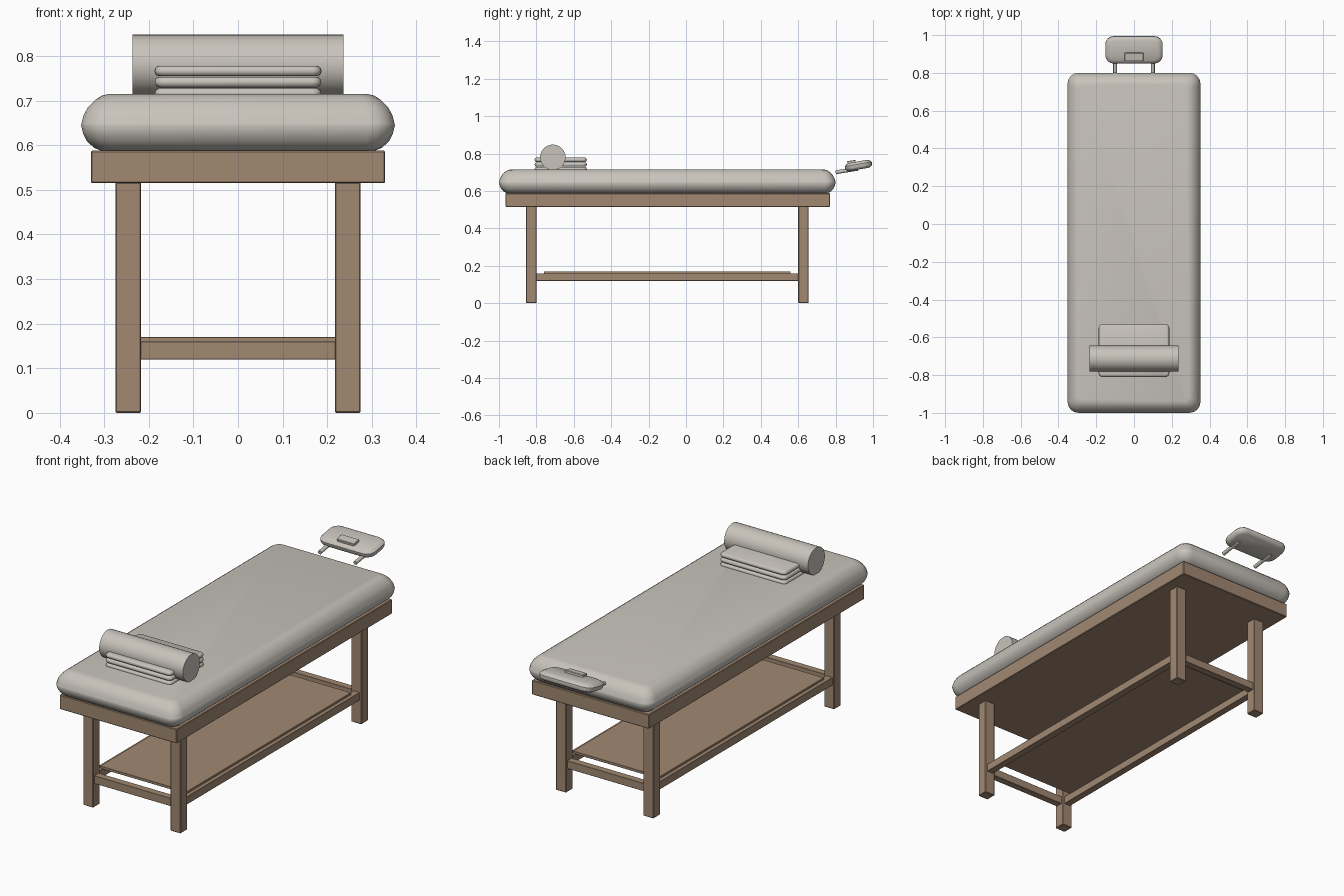
import bpy, bmesh, math
from mathutils import Vector

if "Cube" in bpy.data.objects:
    bpy.data.objects.remove(bpy.data.objects["Cube"], do_unlink=True)


def material(name, rgb):
    m = bpy.data.materials.new(name)
    m.use_nodes = True
    m.diffuse_color = (*rgb, 1)
    m.node_tree.nodes["Principled BSDF"].inputs["Base Color"].default_value = (*rgb, 1)
    return m


WOOD = material("warm wood", (0.36, 0.25, 0.17))
FABRIC = material("pale grey fabric", (0.58, 0.55, 0.50))


def finish(bm, name, mat, angle=None):
    bmesh.ops.recalc_face_normals(bm, faces=bm.faces)
    mesh = bpy.data.meshes.new(name)
    bm.to_mesh(mesh)
    bm.free()
    mesh.materials.append(mat)
    ob = bpy.data.objects.new(name, mesh)
    bpy.context.collection.objects.link(ob)
    if angle:
        bpy.ops.object.select_all(action='DESELECT')
        ob.select_set(True)
        bpy.context.view_layer.objects.active = ob
        bpy.ops.object.shade_smooth_by_angle(angle=math.radians(angle))
    return ob


def board(name, x, y, z, mat=WOOD, bevel=0.003):
    """Box between the given (low, high) ranges, with softened edges."""
    bm = bmesh.new()
    bmesh.ops.create_cube(bm, size=1)
    for v in bm.verts:
        v.co = Vector([(r[0] + r[1]) / 2 + c * (r[1] - r[0]) for r, c in zip((x, y, z), v.co)])
    bmesh.ops.bevel(bm, geom=bm.edges[:], offset=bevel, segments=1, affect='EDGES')
    return finish(bm, name, mat)


def cushion(name, hx, hy, corner, profile, location, tilt=0, angle=40):
    """Loft of rounded rectangles; profile is (height, inset) pairs."""
    bm = bmesh.new()
    rings = []
    steps = 4
    for z, inset in profile:
        r = max(corner - inset * 0.5, 0.005)
        ring = []
        for q, (sx, sy) in enumerate(((1, 1), (-1, 1), (-1, -1), (1, -1))):
            for i in range(steps + 1):
                a = math.pi / 2 * (q + i / steps)
                ring.append(bm.verts.new((sx * (hx - inset - r) + r * math.cos(a),
                                          sy * (hy - inset - r) + r * math.sin(a), z)))
        rings.append(ring)
    n = len(rings[0])
    for low, high in zip(rings, rings[1:]):
        for i in range(n):
            j = (i + 1) % n
            bm.faces.new((low[i], low[j], high[j], high[i]))
    bm.faces.new(rings[0])
    bm.faces.new(rings[-1])
    ob = finish(bm, name, FABRIC, angle)
    ob.location = location
    ob.rotation_euler.x = tilt
    return ob


def rod(name, start, end, radius, sides):
    start, end = Vector(start), Vector(end)
    bm = bmesh.new()
    bmesh.ops.create_cone(bm, cap_ends=True, segments=sides, radius1=radius,
                          radius2=radius, depth=(end - start).length)
    ob = finish(bm, name, FABRIC, 40)
    ob.location = (start + end) / 2
    ob.rotation_euler = (end - start).to_track_quat('Z', 'Y').to_euler()
    return ob


# Wooden base: top frame, legs, rails and shelf
board("top_frame", (-0.33, 0.33), (-0.965, 0.77), (0.515, 0.588))
legs_y = {"front": (-0.855, -0.80), "back": (0.60, 0.655)}
for end, y in legs_y.items():
    for side, s in (("left", 1), ("right", -1)):
        board(f"{end}_{side}_leg", sorted((s * 0.217, s * 0.275)), y, (0, 0.517))
    mid = sum(y) / 2
    board(f"{end}_cross_rail", (-0.22, 0.22), (mid - 0.018, mid + 0.018), (0.12, 0.16), bevel=0.001)
for side, s in (("left", 1), ("right", -1)):
    board(f"{side}_long_rail", sorted((s * 0.228, s * 0.264)), (-0.802, 0.602), (0.12, 0.16), bevel=0.001)
board("shelf", (-0.245, 0.245), (-0.76, 0.56), (0.157, 0.17), bevel=0.001)

# Mattress with a seam around its middle
cushion("mattress", 0.352, 0.90, 0.058,
        [(0.588, 0.045), (0.594, 0.03), (0.608, 0.014), (0.625, 0.005), (0.645, 0.0),
         (0.648, 0.001), (0.668, 0.006), (0.686, 0.016), (0.702, 0.032), (0.711, 0.046),
         (0.715, 0.062)], (0, -0.10, 0))

# Folded towels
for i in range(3):
    cushion(f"towel_layer_{i + 1}", 0.187, 0.14, 0.02,
            [(-0.0115, 0.009), (-0.008, 0.003), (0, 0), (0.008, 0.003), (0.0115, 0.009)],
            (0, -0.67, 0.7165 + 0.025 * i), angle=50)

# Bolster
rod("bolster", (-0.236, -0.712, 0.78), (0.236, -0.712, 0.78), 0.068, 48)

# Head rest, tilted on two support rods
tilt = math.radians(10)
cushion("head_rest", 0.152, 0.073, 0.045,
        [(-0.022, 0.016), (-0.015, 0.004), (-0.006, 0), (0.006, 0), (0.015, 0.008),
         (0.021, 0.02)], (0, 0.922, 0.737), tilt)
cushion("head_rest_pad", 0.05, 0.022, 0.006,
        [(-0.01, 0), (0.008, 0), (0.01, 0.002)], (0, 0.885, 0.753), tilt, 30)
for side, s in (("left", 1), ("right", -1)):
    rod(f"{side}_head_rest_rod", (s * 0.1, 0.80, 0.70), (s * 0.1, 0.92, 0.719), 0.01, 12)
